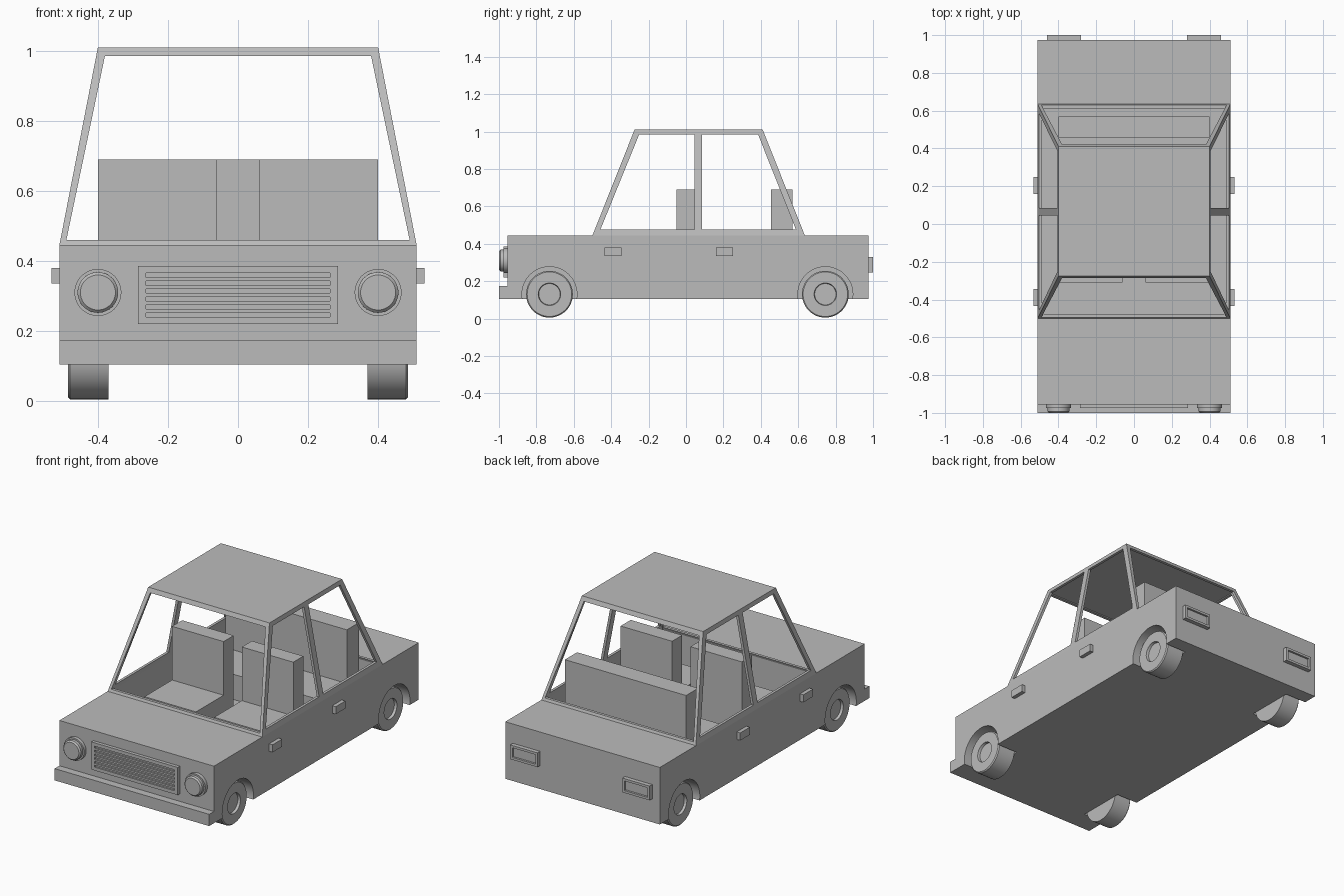
import bpy, bmesh, math
from mathutils import Matrix, Vector

if "Cube" in bpy.data.objects:
    bpy.data.objects.remove(bpy.data.objects["Cube"])

grey = bpy.data.materials.new("plain_grey")
grey.use_nodes = True
tone = (0.5, 0.5, 0.5, 1)
grey.diffuse_color = tone
grey.node_tree.nodes["Principled BSDF"].inputs["Base Color"].default_value = tone


def finish(name, bm, smooth=False):
    bmesh.ops.recalc_face_normals(bm, faces=bm.faces)
    mesh = bpy.data.meshes.new(name)
    bm.to_mesh(mesh)
    bm.free()
    ob = bpy.data.objects.new(name, mesh)
    bpy.context.collection.objects.link(ob)
    mesh.materials.append(grey)
    if smooth:
        activate(ob)
        bpy.ops.object.shade_smooth_by_angle(angle=math.radians(35))
    return ob


def activate(ob):
    bpy.ops.object.select_all(action='DESELECT')
    ob.select_set(True)
    bpy.context.view_layer.objects.active = ob


def loft(name, rings, smooth=False):
    """Closed solid through equal-sized rings of points."""
    bm = bmesh.new()
    loops = [[bm.verts.new(p) for p in ring] for ring in rings]
    n = len(loops[0])
    for a, b in zip(loops, loops[1:]):
        for i in range(n):
            bm.faces.new((a[i], a[(i + 1) % n], b[(i + 1) % n], b[i]))
    bm.faces.new(loops[0])
    bm.faces.new(loops[-1])
    return finish(name, bm, smooth)


def rect(x0, x1, y0, y1, z):
    return [(x0, y0, z), (x1, y0, z), (x1, y1, z), (x0, y1, z)]


def box(name, x, y, z):
    return loft(name, [rect(*x, *y, z[0]), rect(*x, *y, z[1])])


def lathe(name, centre, axis, profile, n=48):
    """Round part: profile holds (radius, distance along axis)."""
    rot = Vector((0, 0, 1)).rotation_difference(Vector(axis)).to_matrix()
    rings = [[Vector(centre) + rot @ Vector((r * math.cos(t), r * math.sin(t), d))
              for t in (2 * math.pi * i / n for i in range(n))] for r, d in profile]
    return loft(name, rings, True)


def cut(ob, cutters):
    for c in cutters:
        mod = ob.modifiers.new("cut", 'BOOLEAN')
        mod.operation = 'DIFFERENCE'
        mod.solver = 'EXACT'
        mod.object = c
        activate(ob)
        bpy.ops.object.modifier_apply(modifier=mod.name)
        bpy.data.objects.remove(c)
    return ob


AXLES = (-0.73, 0.745)
WHEEL_Z = 0.13
SIDES = (-1, 1)

# Lower body with open cabin and wheel arches
body = box("body", (-0.51, 0.51), (-0.955, 0.975), (0.105, 0.445))
cutters = [box("cabin_cutter", (-0.495, 0.495), (-0.485, 0.62), (0.22, 0.6))]
for s in SIDES:
    for y in AXLES:
        cutters.append(lathe("arch_cutter", (s * 0.37, y, WHEEL_Z), (s, 0, 0),
                             [(0.147, 0), (0.147, 0.3)]))
cut(body, cutters)
activate(body)
bpy.ops.object.shade_smooth_by_angle(angle=math.radians(35))

# Roof and pillars: hollow tapered shell with window openings
cabin = loft("roof_and_pillars", [rect(-0.51, 0.51, -0.5, 0.635, 0.445),
                                  rect(-0.4, 0.4, -0.275, 0.41, 1.01)])
hollow = loft("hollow_cutter", [rect(-0.495, 0.495, -0.485, 0.62, 0.44),
                                rect(-0.388, 0.388, -0.266, 0.401, 0.99)])


def prism_x(name, profile, x0, x1):
    return loft(name, [[(x, y, z) for y, z in profile] for x in (x0, x1)])


screen = [(-0.49, 0.46), (0.49, 0.46), (0.38, 0.985), (-0.38, 0.985)]
screens = loft("screen_cutter", [[(x, y, z) for x, z in screen] for y in (-1, 1)])
front_window = prism_x("front_window_cutter",
                       [(-0.458, 0.475), (0.045, 0.475), (0.045, 0.985), (-0.25, 0.985)], -1, 1)
rear_window = prism_x("rear_window_cutter",
                      [(0.085, 0.475), (0.588, 0.475), (0.385, 0.985), (0.085, 0.985)], -1, 1)
cut(cabin, [hollow, screens, front_window, rear_window])

# Front bumper
box("front_bumper", (-0.51, 0.51), (-1.0, -0.95), (0.105, 0.175))

# Seats
for s, side in zip(SIDES, ("right", "left")):
    xs = sorted((s * 0.06, s * 0.4))
    box(side + "_front_seat_back", xs, (-0.05, 0.045), (0.215, 0.69))
    box(side + "_front_seat_cushion", xs, (-0.31, -0.05), (0.215, 0.37))
box("rear_seat_back", (-0.4, 0.4), (0.455, 0.57), (0.215, 0.69))
box("rear_seat_cushion", (-0.4, 0.4), (0.2, 0.455), (0.215, 0.37))

# Grille with recessed slots
grille = box("grille", (-0.285, 0.285), (-0.975, -0.95), (0.22, 0.385))
slots = [box("slot_cutter", (-0.263, 0.263), (-1, -0.965), (z, z + 0.012))
         for z in (0.24 + 0.0226 * i for i in range(6))]
cut(grille, slots)

for s, side in zip(SIDES, ("right", "left")):
    # Headlight: bezel ring and rounded lens
    spot = (s * 0.4, -0.95, 0.31)
    lathe(side + "_headlight", spot, (0, -1, 0),
          [(0.067, 0), (0.067, 0.025), (0.058, 0.025), (0.058, 0.042), (0.05, 0.05)])

    # Tail light with recessed panel
    xs = sorted((s * 0.28, s * 0.46))
    lamp = box(side + "_tail_light", xs, (0.97, 1.0), (0.245, 0.33))
    cut(lamp, [box("lamp_cutter", (xs[0] + 0.014, xs[1] - 0.014), (0.988, 1.1), (0.259, 0.316))])

    # Door handles
    for end, y in (("front", -0.39), ("rear", 0.205)):
        box(f"{side}_{end}_door_handle", sorted((s * 0.5, s * 0.533)),
            (y - 0.045, y + 0.045), (0.335, 0.38))

    # Wheels with dished hubs
    for end, y in zip(("front", "rear"), AXLES):
        lathe(f"{side}_{end}_wheel", (s * 0.37, y, WHEEL_Z), (s, 0, 0),
              [(0.125, 0), (0.125, 0.109), (0.119, 0.115), (0.06, 0.115), (0.057, 0.1)])
